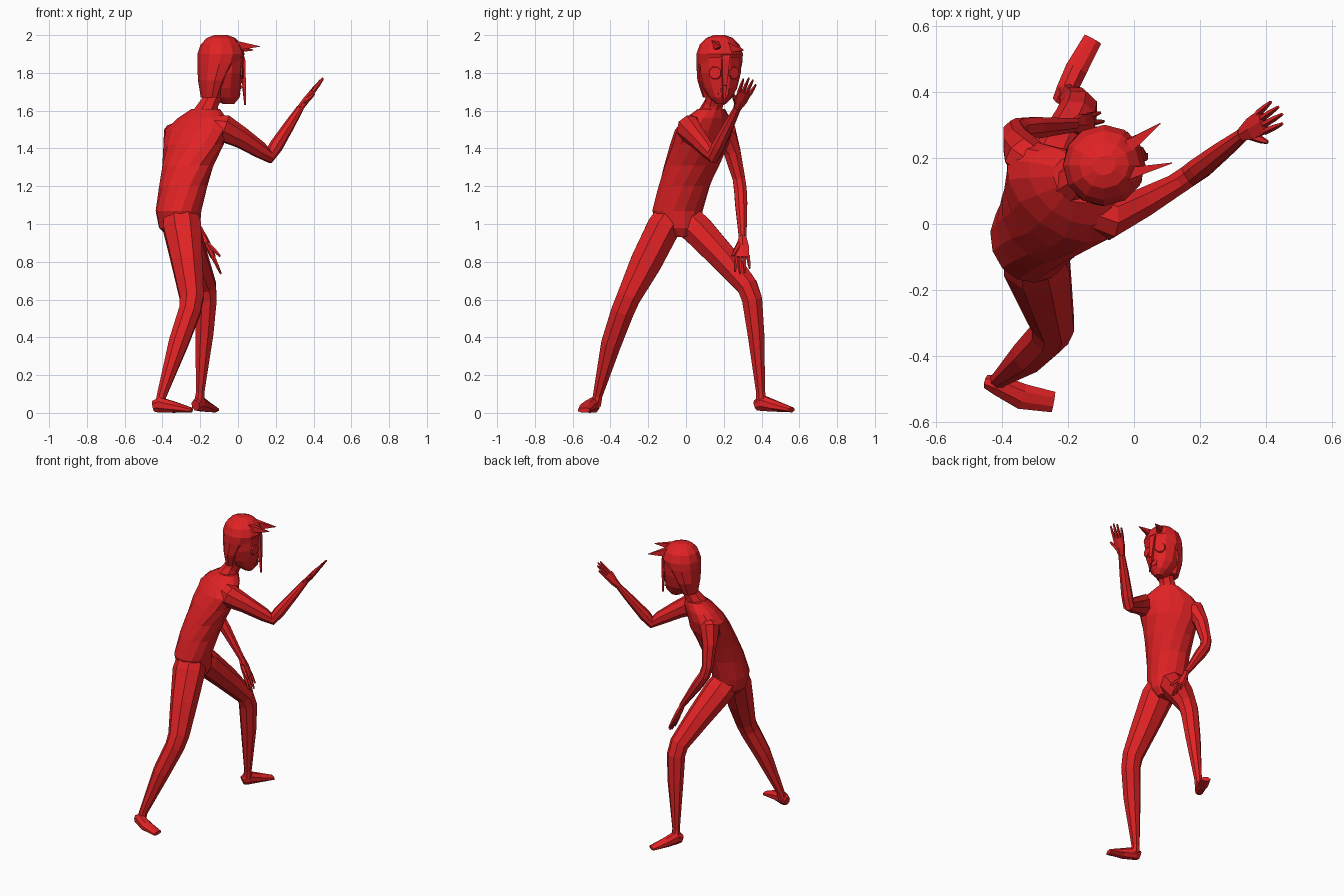
import bpy, bmesh, math
from mathutils import Vector as V

red = bpy.data.materials.new("red")
red.diffuse_color = (0.75, 0.016, 0.018, 1)


def loft(name, rings, n):
    """Skin rings given as (centre, u half-axis, v half-axis)."""
    bm = bmesh.new()
    loops = []
    for c, u, v in rings:
        angles = [2 * math.pi * (i + 0.5) / n for i in range(n)]
        loops.append([bm.verts.new(c + u * math.cos(a) + v * math.sin(a)) for a in angles])
    for lo, hi in zip(loops, loops[1:]):
        for i in range(n):
            j = (i + 1) % n
            bm.faces.new((lo[i], lo[j], hi[j], hi[i]))
    bm.faces.new(loops[0][::-1])
    bm.faces.new(loops[-1])
    bmesh.ops.recalc_face_normals(bm, faces=bm.faces)
    me = bpy.data.meshes.new(name)
    bm.to_mesh(me)
    bm.free()
    me.materials.append(red)
    ob = bpy.data.objects.new(name, me)
    bpy.context.collection.objects.link(ob)
    return ob


def tube(name, pts, ref, n=8):
    """Rows (x, y, z, half size along ref, half size across it)."""
    ps = [V(p[:3]) for p in pts]
    rings = []
    for i, p in enumerate(pts):
        t = (ps[min(i + 1, len(ps) - 1)] - ps[max(i - 1, 0)]).normalized()
        u = V(ref)
        u = (u - t * u.dot(t)).normalized()
        rings.append((ps[i], u * p[3], t.cross(u) * p[4]))
    return loft(name, rings, n)


def stack(name, rows, n):
    """Level rings: (x, y, z, half width, half depth, direction of the width axis)."""
    rings = []
    for x, y, z, a, b, deg in rows:
        t = math.radians(deg)
        rings.append((V((x, y, z)), V((math.cos(t), math.sin(t), 0)) * a,
                      V((-math.sin(t), math.cos(t), 0)) * b))
    return loft(name, rings, n)


# torso, twisting from hips to shoulders
stack("torso", [
    (-0.30, -0.03, 0.93, 0.05, 0.07, 105),
    (-0.31, -0.035, 0.98, 0.11, 0.11, 105),
    (-0.315, -0.045, 1.07, 0.135, 0.12, 108),
    (-0.29, -0.01, 1.20, 0.14, 0.125, 115),
    (-0.265, 0.03, 1.31, 0.155, 0.13, 125),
    (-0.235, 0.07, 1.42, 0.18, 0.13, 138),
    (-0.215, 0.095, 1.50, 0.20, 0.115, 142),
    (-0.19, 0.115, 1.56, 0.15, 0.095, 142),
    (-0.17, 0.135, 1.61, 0.08, 0.065, 140)], 14)
tube("neck", [(-0.18, 0.125, 1.57, 0.07, 0.07), (-0.15, 0.148, 1.64, 0.052, 0.052),
              (-0.11, 0.165, 1.72, 0.05, 0.05)], (0, 1, 0))

# head, turned slightly left
FACE = 15
stack("head", [
    (-0.05, 0.185, 1.635, 0.025, 0.03, 90 + FACE),
    (-0.07, 0.183, 1.67, 0.06, 0.08, 90 + FACE),
    (-0.09, 0.18, 1.72, 0.09, 0.105, 90 + FACE),
    (-0.09, 0.178, 1.80, 0.112, 0.115, 90 + FACE),
    (-0.09, 0.178, 1.88, 0.115, 0.12, 90 + FACE),
    (-0.09, 0.178, 1.96, 0.07, 0.08, 90 + FACE)], 12)

# hair cap, fringe lock and horn-like spikes
stack("hair_cap", [
    (-0.145, 0.163, 1.67, 0.075, 0.05, 90 + FACE),
    (-0.13, 0.168, 1.76, 0.11, 0.08, 90 + FACE),
    (-0.10, 0.176, 1.85, 0.122, 0.115, 90 + FACE),
    (-0.09, 0.178, 1.90, 0.123, 0.125, 90 + FACE),
    (-0.09, 0.178, 1.95, 0.105, 0.108, 90 + FACE),
    (-0.09, 0.178, 1.985, 0.07, 0.075, 90 + FACE),
    (-0.09, 0.178, 2.0, 0.03, 0.035, 90 + FACE)], 12)
tube("fringe_lock", [(0.0, 0.215, 1.93, 0.035, 0.012), (0.025, 0.21, 1.87, 0.03, 0.012),
                     (0.03, 0.205, 1.76, 0.018, 0.012),
                     (0.038, 0.20, 1.63, 0.004, 0.006)], (-0.26, 0.97, 0), 4)
for side, base, tip in (("right", (-0.03, 0.15, 1.945), (0.115, 0.185, 1.94)),
                        ("left", (-0.02, 0.235, 1.935), (0.08, 0.305, 1.92))):
    tube("hair_spike_" + side, [(*base, 0.028, 0.04), (*tip, 0.002, 0.002)], (-0.26, 0.97, 0), 4)

# eyes, nose and mouth
for side, s in (("left", 1), ("right", -1)):
    t = math.radians(FACE + 22 * s)
    c = V((0.010 - 0.0135 * s, 0.2045 + 0.05 * s, 1.80))
    d = V((math.cos(t), math.sin(t), 0))
    tube("eye_" + side, [(*(c + d * k), r, r) for k, r in ((-0.006, 0.036), (0.003, 0.032))],
         (0, 0, 1))
tube("nose", [(0.012, 0.2, 1.80, 0.008, 0.008), (0.032, 0.205, 1.735, 0.014, 0.014),
              (0.01, 0.2, 1.72, 0.012, 0.01)], (0, 1, 0), 4)
tube("mouth", [(0.008, 0.17, 1.69, 0.006, 0.008), (0.0, 0.225, 1.69, 0.006, 0.008)], (0, 0, 1), 4)

# arms
tube("raised_arm", [
    (-0.17, 0.06, 1.52, 0.06, 0.06), (-0.07, 0.015, 1.505, 0.065, 0.075),
    (0.02, 0.06, 1.455, 0.048, 0.058), (0.12, 0.115, 1.39, 0.036, 0.045),
    (0.165, 0.145, 1.36, 0.036, 0.04), (0.20, 0.17, 1.41, 0.037, 0.038),
    (0.27, 0.225, 1.52, 0.030, 0.029), (0.33, 0.272, 1.615, 0.021, 0.019)], (-0.5, 0.85, 0))
tube("lowered_arm", [
    (-0.26, 0.14, 1.50, 0.06, 0.06), (-0.335, 0.21, 1.475, 0.065, 0.065),
    (-0.352, 0.245, 1.38, 0.048, 0.048), (-0.362, 0.28, 1.24, 0.036, 0.036),
    (-0.345, 0.288, 1.18, 0.036, 0.036), (-0.30, 0.292, 1.11, 0.035, 0.036),
    (-0.18, 0.30, 0.93, 0.022, 0.018)], (0, 1, 0))


def hand(name, wrist, tip, lateral, thumb):
    """Palm, four spread fingers and a thumb on the negative lateral side."""
    w, d, l = V(wrist), V(tip) - V(wrist), V(lateral).normalized()
    tube(name + "_palm", [(*(w - d * 0.05), 0.02, 0.017), (*(w + d * 0.25), 0.038, 0.018),
                          (*(w + d * 0.55), 0.042, 0.014)], l, 6)
    for i, reach in enumerate((0.93, 1.0, 0.97, 0.85)):
        k = i - 1.5
        a = w + d * 0.5 + l * k * 0.02
        b = w + d * reach + l * k * 0.026
        tube(f"{name}_finger_{i + 1}", [(*a, 0.011, 0.012), (*a.lerp(b, 0.6), 0.009, 0.009),
                                        (*b, 0.005, 0.005)], l, 5)
    a, b = w + d * 0.15 - l * 0.015, V(thumb)
    tube(name + "_thumb", [(*a, 0.015, 0.013), (*a.lerp(b, 0.6), 0.012, 0.011),
                           (*b, 0.006, 0.006)], l + d * 0.3, 5)


hand("raised_hand", (0.33, 0.272, 1.615), (0.445, 0.345, 1.77), (-0.3, 0.85, -0.2),
     (0.405, 0.248, 1.69))
hand("lowered_hand", (-0.18, 0.30, 0.93), (-0.09, 0.298, 0.735), (0, 1, 0),
     (-0.095, 0.245, 0.83))

# legs
tube("back_leg", [
    (-0.31, -0.05, 1.08, 0.09, 0.09), (-0.295, -0.12, 0.98, 0.108, 0.095),
    (-0.27, -0.21, 0.80, 0.088, 0.09), (-0.245, -0.305, 0.61, 0.068, 0.068),
    (-0.255, -0.335, 0.54, 0.062, 0.066), (-0.315, -0.395, 0.37, 0.056, 0.058),
    (-0.405, -0.468, 0.09, 0.027, 0.027), (-0.412, -0.478, 0.04, 0.03, 0.03)], (1, 0, 0))
tube("front_leg", [
    (-0.32, -0.02, 1.04, 0.09, 0.09), (-0.295, 0.06, 0.97, 0.098, 0.09),
    (-0.235, 0.20, 0.82, 0.08, 0.078), (-0.175, 0.325, 0.67, 0.064, 0.06),
    (-0.168, 0.35, 0.60, 0.06, 0.058), (-0.178, 0.37, 0.42, 0.052, 0.048),
    (-0.20, 0.395, 0.11, 0.024, 0.026), (-0.205, 0.40, 0.05, 0.03, 0.03)], (1, 0, 0))

# feet
tube("back_foot", [
    (-0.448, -0.478, 0.035, 0.022, 0.03), (-0.415, -0.487, 0.042, 0.034, 0.044),
    (-0.34, -0.523, 0.03, 0.042, 0.032), (-0.245, -0.54, 0.014, 0.034, 0.014)],
    (0.25, 0.97, 0))
tube("front_foot", [
    (-0.225, 0.372, 0.04, 0.025, 0.03), (-0.205, 0.405, 0.052, 0.034, 0.045),
    (-0.175, 0.47, 0.036, 0.036, 0.032), (-0.125, 0.56, 0.016, 0.031, 0.014)],
    (0.87, -0.48, 0))
